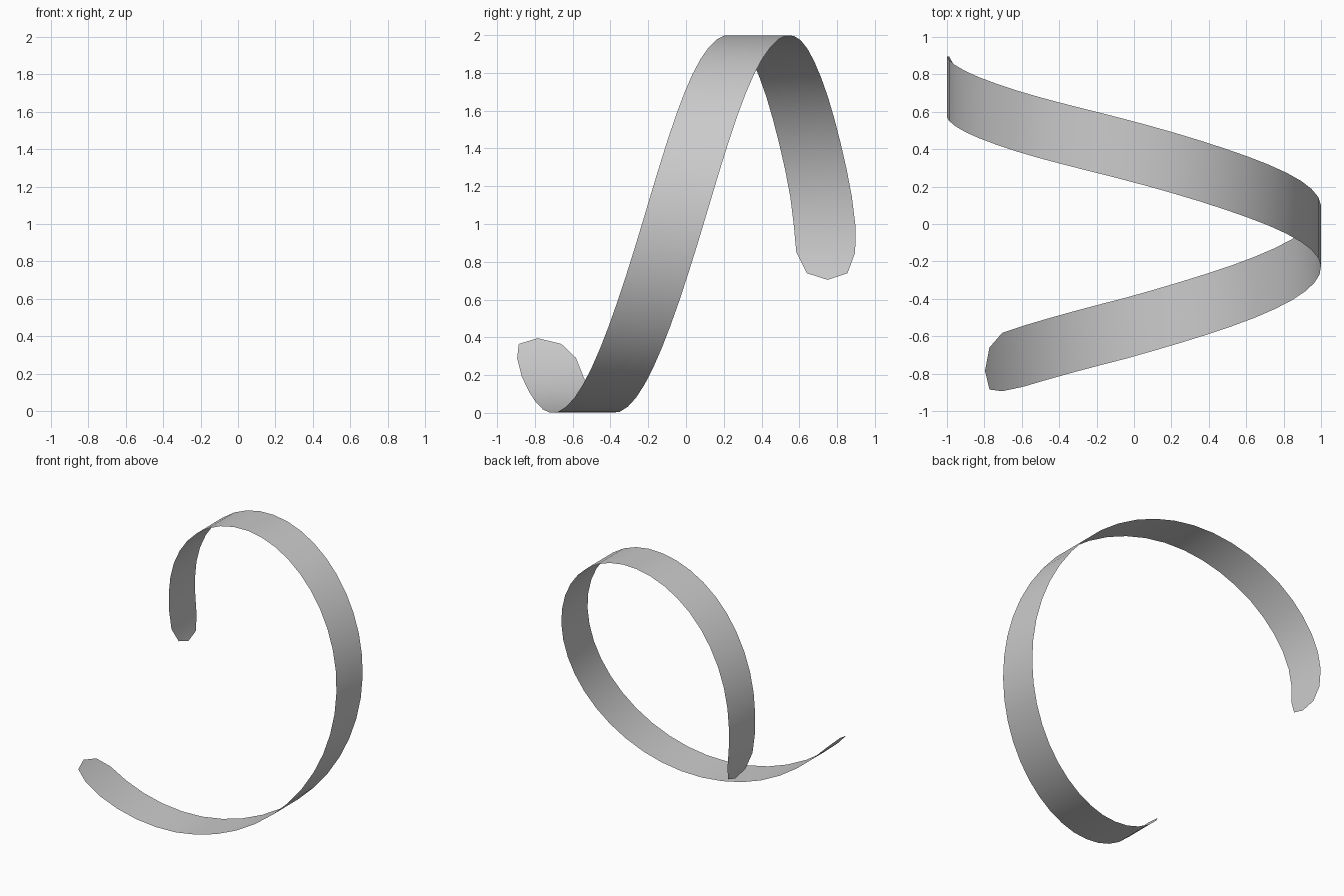
import bpy, bmesh, math

if "Cube" in bpy.data.objects:
    bpy.data.objects.remove(bpy.data.objects["Cube"])

# Centre line of the ribbon: (angle from bottom in degrees, y)
PATH = [(-44.8, -0.738), (-37, -0.71), (-11.5, -0.597), (0, -0.545), (37, -0.355),
        (90, -0.07), (143, 0.2), (180, 0.385), (217, 0.543), (233, 0.61),
        (258, 0.704), (270, 0.733), (278.6, 0.74)]
HALF = 0.163
SEGMENTS = 38


def slope(i):
    a, b = PATH[max(i - 1, 0)], PATH[min(i + 1, len(PATH) - 1)]
    return (b[1] - a[1]) / (b[0] - a[0])


def centre(angle):
    """Smooth cubic interpolation along the centre line."""
    i = max(k for k in range(len(PATH) - 1) if k == 0 or PATH[k][0] <= angle)
    (a0, y0), (a1, y1) = PATH[i], PATH[i + 1]
    w = a1 - a0
    t = (angle - a0) / w
    return ((2*t**3 - 3*t**2 + 1) * y0 + (t**3 - 2*t**2 + t) * w * slope(i)
            + (3*t**2 - 2*t**3) * y1 + (t**3 - t**2) * w * slope(i + 1))


bm = bmesh.new()


def vert(angle, y):
    a = math.radians(angle)
    return bm.verts.new((math.sin(a), y, 1 - math.cos(a)))


# Rows across the ribbon, narrowing at the rounded ends
rows = [(-50.6, -0.885, -0.66)]
start, end = PATH[0][0], PATH[-1][0]
for i in range(SEGMENTS + 1):
    ang = start + (end - start) * i / SEGMENTS
    h = 0.156 if i in (0, SEGMENTS) else HALF
    c = centre(ang)
    rows.append((ang, c - h, c + h))
rows.append((285.1, 0.64, 0.855))

pairs = [(vert(a, lo), vert(a, hi)) for a, lo, hi in rows]
for (a, b), (c, d) in zip(pairs, pairs[1:]):
    bm.faces.new((a, c, d, b))

# Pointed tips closing both ends
bm.faces.new((vert(-52.8, -0.785), *pairs[0]))
bm.faces.new((pairs[-1][0], vert(287.2, 0.75), pairs[-1][1]))
bmesh.ops.recalc_face_normals(bm, faces=bm.faces)
if min(bm.faces, key=lambda f: f.calc_center_median().z).normal.z > 0:
    bmesh.ops.reverse_faces(bm, faces=bm.faces)

mesh = bpy.data.meshes.new("spiral_ribbon")
bm.to_mesh(mesh)
bm.free()
ribbon = bpy.data.objects.new("spiral_ribbon", mesh)
bpy.context.collection.objects.link(ribbon)
bpy.context.view_layer.objects.active = ribbon
ribbon.select_set(True)
bpy.ops.object.shade_smooth_by_angle(angle=math.radians(30))
